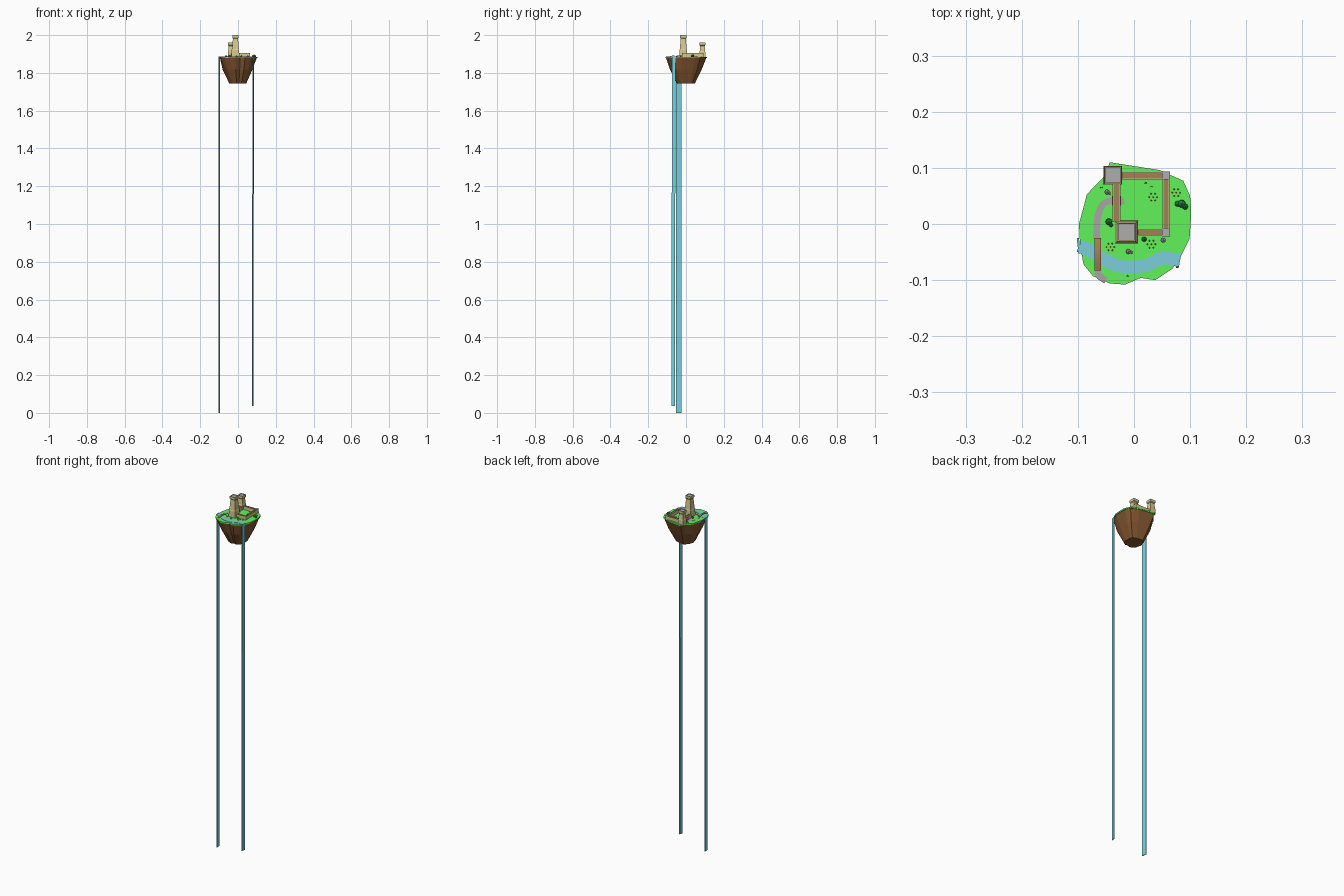
import bpy, bmesh, math, random
from mathutils import Vector, Matrix

if "Cube" in bpy.data.objects:
    bpy.data.objects.remove(bpy.data.objects["Cube"])

random.seed(4)
G = 1.885  # ground level


def mat(name, r, g, b):
    m = bpy.data.materials.new(name)
    m.diffuse_color = (r, g, b, 1)
    m.use_nodes = True
    m.node_tree.nodes["Principled BSDF"].inputs["Base Color"].default_value = m.diffuse_color
    return m


GRASS = mat("grass", .12, .9, .10)
ROCK = mat("soil", .23, .095, .03)
WATER = mat("water", .2, .62, .72)
STONE = mat("sandstone", .68, .6, .28)
WOOD = mat("wood", .36, .22, .09)
GREY = mat("grey_stone", .42, .42, .42)
PATH = mat("path", .4, .37, .38)
LEAF = mat("leaf", .02, .3, .06)
RED = mat("flower_red", .9, .08, .04)


def finish(name, bm, material):
    bmesh.ops.recalc_face_normals(bm, faces=bm.faces)
    me = bpy.data.meshes.new(name)
    bm.to_mesh(me)
    bm.free()
    ob = bpy.data.objects.new(name, me)
    me.materials.append(material)
    bpy.context.collection.objects.link(ob)
    return ob


def loft(bm, rings):
    """Skin closed rings of equal size and cap both ends."""
    vs = [[bm.verts.new(p) for p in r] for r in rings]
    n = len(vs[0])
    for a, b in zip(vs, vs[1:]):
        for i in range(n):
            bm.faces.new((a[i], a[(i + 1) % n], b[(i + 1) % n], b[i]))
    bm.faces.new(vs[0][::-1])
    bm.faces.new(vs[-1])


def box(bm, x0, x1, y0, y1, z0, z1):
    loft(bm, [[(x0, y0, z), (x1, y0, z), (x1, y1, z), (x0, y1, z)] for z in (z0, z1)])


def square(x, y, h, z):
    return [(x - h, y - h, z), (x + h, y - h, z), (x + h, y + h, z), (x - h, y + h, z)]


def smooth_path(pts, k=4):
    """Catmull-Rom samples through the given points."""
    p = [Vector(q) for q in pts]
    p = [2 * p[0] - p[1]] + p + [2 * p[-1] - p[-2]]
    out = []
    for i in range(1, len(p) - 2):
        for s in range(k):
            t = s / k
            a, b, c, d = p[i - 1:i + 3]
            out.append(.5 * (2 * b + (c - a) * t + (2 * a - 5 * b + 4 * c - d) * t * t
                             + (3 * b - a - 3 * c + d) * t ** 3))
    return out + [p[-2]]


def ribbon(name, pts, width, z0, z1, material):
    p = smooth_path(pts)
    rings = []
    for i, q in enumerate(p):
        d = (p[min(i + 1, len(p) - 1)] - p[max(i - 1, 0)]).normalized()
        n = Vector((-d.y, d.x)) * width / 2
        rings.append([(*(q + n), z0), (*(q - n), z0), (*(q - n), z1), (*(q + n), z1)])
    bm = bmesh.new()
    loft(bm, rings)
    return finish(name, bm, material)


# Island: grass slab over a tapering faceted rock
outline = [(-.043, .110), (.046, .096), (.088, .077), (.1, .05), (.102, .018), (.099, -.027),
           (.083, -.059), (.068, -.08), (.038, -.1), (.012, -.096), (-.016, -.108), (-.043, -.106),
           (-.073, -.093), (-.09, -.072), (-.096, -.04), (-.098, 0), (-.09, .03), (-.084, .053),
           (-.055, .083)]
bm = bmesh.new()
loft(bm, [[(x, y, z) for x, y in outline] for z in (G - .007, G)])
finish("grass_top", bm, GRASS)
bm = bmesh.new()
jit = [random.uniform(.93, 1.07) for _ in outline]
rings = [[(x * s * (j if s < .9 else 1), y * s * (j if s < .9 else 1), z) for (x, y), j in zip(outline, jit)]
         for s, z in ((.45, 1.745), (.78, 1.817), (.975, G - .006))]
loft(bm, rings)
finish("island_rock", bm, ROCK)

# River and its two long falls
ribbon("river", [(-.0975, -.0385), (-.075, -.049), (-.05, -.065), (-.02, -.076), (.02, -.074),
                 (.05, -.061), (.082, -.065)], .023, G - .002, G + .0015, WATER)


def fall(name, levels):
    bm = bmesh.new()
    t = .002
    loft(bm, [[(xa - t, ya, z), (xa + t, ya, z), (xb + t, yb, z), (xb - t, yb, z)]
              for xa, ya, xb, yb, z in levels])
    finish(name, bm, WATER)


fall("left_fall", [(-.097, -.053, -.100, -.025, z) for z in (0, .95, G + .0015)])
fall("right_fall", [(.077, -.078, .081, -.058, .037), (.077, -.078, .081, -.058, 1.15),
                    (.078, -.075, .082, -.056, 1.17), (.078, -.075, .082, -.056, G + .0015)])

# Footpath and bridge
ribbon("path_to_gate", [(-.018, .041), (-.05, .039), (-.064, .015), (-.067, -.027)], .012, G - .002, G + .001, PATH)
ribbon("path_front", [(-.065, -.082), (-.062, -.092), (-.05, -.101)], .012, G - .002, G + .001, PATH)
n = 9
bm = bmesh.new()
arch = [(-.083 + .058 * i / (n - 1), G + .002 + .004 * math.sin(math.pi * i / (n - 1))) for i in range(n)]
loft(bm, [[(-.070, y, z), (-.059, y, z), (-.059, y, z + .002), (-.070, y, z + .002)] for y, z in arch])
finish("bridge", bm, WOOD)

# Curtain walls: sandstone body, low parapets, wooden walkway
walls = [("left_wall", -.038, -.024, .004, .075), ("back_wall", -.03, .054, .079, .093),
         ("right_wall", .051, .063, -.012, .083), ("front_wall", .003, .054, -.021, -.009)]
for name, x0, x1, y0, y1 in walls:
    bm = bmesh.new()
    box(bm, x0, x1, y0, y1, G - .003, G + .016)
    along_x = x1 - x0 > y1 - y0
    for s in (0, 1):
        if along_x:
            a = y0 if s == 0 else y1 - .0018
            box(bm, x0, x1, a, a + .0018, G + .016, G + .019)
        else:
            a = x0 if s == 0 else x1 - .0018
            box(bm, a, a + .0018, y0, y1, G + .016, G + .019)
    finish(name, bm, STONE)
    bm = bmesh.new()
    box(bm, x0 + .0018, x1 - .0018, y0 + .001, y1 - .001, G + .0155, G + .017)
    finish(name + "_walkway", bm, WOOD)

# Gate in the left wall
bm = bmesh.new()
box(bm, -.0388, -.0232, .033, .050, G - .001, G + .012)
finish("gate_door", bm, WOOD)


# Towers: plinth, tapered shaft, flared parapet and grey roof deck
def tower(name, x, y, top, hb, hs, hc):
    bm = bmesh.new()
    h = top - G
    loft(bm, [square(x, y, r, z) for r, z in
              ((hb, G - .004), (hb * .97, G + .32 * h), (hb * .88, G + .36 * h), (hs, top - .018),
               (hc, top - .014), (hc, top - .005))])
    t = .0022
    for s in (-1, 1):
        cx, cy = x + s * (hc - t / 2), y + s * (hc - t / 2)
        box(bm, cx - t / 2, cx + t / 2, y - hc, y + hc, top - .005, top)
        box(bm, x - hc, x + hc, cy - t / 2, cy + t / 2, top - .005, top)
    finish(name, bm, STONE)
    bm = bmesh.new()
    loft(bm, [square(x, y, hc - t, z) for z in (top - .0055, top - .003)])
    finish(name + "_roof", bm, GREY)


tower("main_tower", -.0135, -.0145, 2.0, .0205, .0135, .0165)
tower("back_tower", -.0375, .0870, 1.961, .0165, .012, .0155)
for name, y in (("back_turret", .0865), ("front_turret", -.015)):
    bm = bmesh.new()
    loft(bm, [square(.057, y, r, z) for r, z in ((.0075, G - .003), (.007, G + .019))])
    finish(name, bm, STONE)
    bm = bmesh.new()
    loft(bm, [square(.057, y, .0075, z) for z in (G + .019, G + .0215)])
    finish(name + "_roof", bm, GREY)


# Plants and stones
def blobs(name, spots, material, flat=.8):
    bm = bmesh.new()
    for x, y, r in spots:
        m = Matrix.Translation((x, y, G + r * flat * .6)) @ Matrix.Diagonal((1, 1, flat, 1))
        bmesh.ops.create_icosphere(bm, subdivisions=1, radius=r, matrix=m)
    finish(name, bm, material)


blobs("bushes", [(-.045, .004, .0065), (-.041, -.002, .004), (.078, .036, .006), (.085, .036, .008),
                 (.091, .031, .006), (.018, -.027, .005)], LEAF, 1)
blobs("stones", [(-.048, .057, .005), (-.044, .054, .003), (-.01, -.049, .005), (-.004, -.051, .003),
                 (.052, -.029, .005)], GREY)
for i, (cx, cy) in enumerate([(.034, .048), (.075, .056), (-.042, -.041), (.031, -.036)]):
    spots = [(cx + .007 * math.cos(a * 1.05), cy + .007 * math.sin(a * 1.05), .0015) for a in range(6)]
    blobs(f"flowers_{i + 1}", spots + [(cx, cy, .0015)], RED, 1.2)
bm = bmesh.new()
for x, y in ((.021, .073), (.031, .066), (-.011, -.093), (-.058, .065)):
    for k in range(3):  # grass blades
        bmesh.ops.create_cone(bm, segments=3, radius1=.001, radius2=0, depth=.006,
                              matrix=Matrix.Translation((x + .0015 * (k - 1), y + .001 * (k % 2), G + .003)))
finish("grass_tufts", bm, LEAF)
